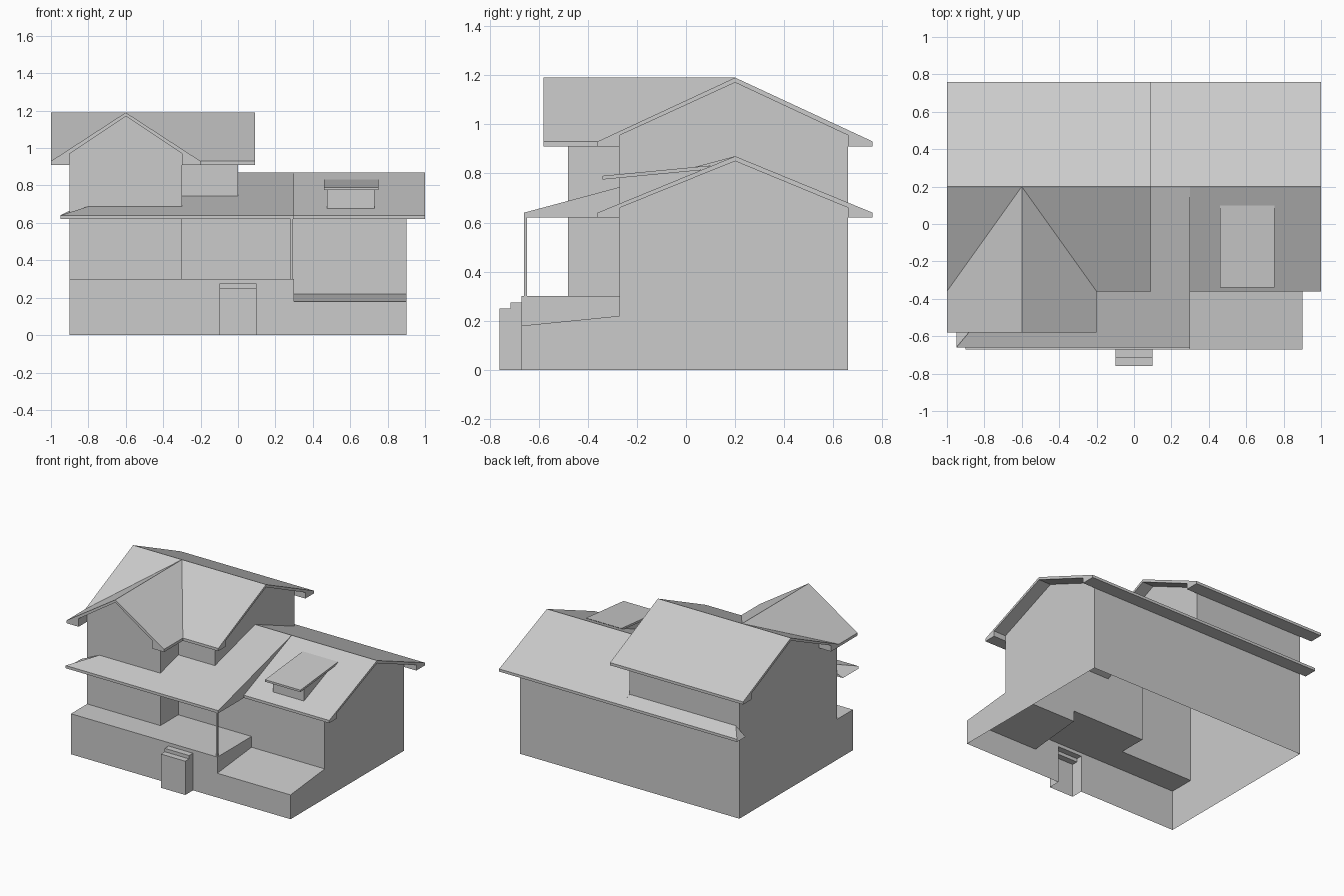
import bpy, bmesh

cube = bpy.data.objects.get("Cube")
if cube:
    bpy.data.objects.remove(cube, do_unlink=True)

GREY = (0.6, 0.6, 0.6, 1.0)
grey = bpy.data.materials.new("plain grey")
grey.use_nodes = True
grey.diffuse_color = GREY
grey.node_tree.nodes["Principled BSDF"].inputs["Base Color"].default_value = GREY


def prism(name, profile, start, end, axis="x", adjust=None):
    """Extrude a (horizontal, z) profile along x or y; adjust may move vertices."""
    bm = bmesh.new()
    place = (lambda t, h, z: (t, h, z)) if axis == "x" else (lambda t, h, z: (h, t, z))
    a, b = [[bm.verts.new(place(t, h, z)) for h, z in profile] for t in (start, end)]
    bm.faces.new(a)
    bm.faces.new(b[::-1])
    for i in range(len(a)):
        j = (i + 1) % len(a)
        bm.faces.new((a[i], b[i], b[j], a[j]))
    if adjust:
        for v in bm.verts:
            adjust(v)
    bmesh.ops.recalc_face_normals(bm, faces=bm.faces)
    mesh = bpy.data.meshes.new(name)
    bm.to_mesh(mesh)
    bm.free()
    mesh.materials.append(grey)
    obj = bpy.data.objects.new(name, mesh)
    bpy.context.collection.objects.link(obj)
    return obj


def rect(h0, h1, z0, z1):
    return [(h0, z0), (h0, z1), (h1, z1), (h1, z0)]


def gable_roof(eaves, walls, ridge, soffit, under, top):
    """Roof slab section with boxed eaves."""
    (e0, e1), (w0, w1) = eaves, walls
    return [(e0, soffit), (e0, soffit + 0.02), (ridge, top), (e1, soffit + 0.02),
            (e1, soffit), (w1, soffit), (w1, under), (ridge, top - 0.02),
            (w0, under), (w0, soffit)]


# Walls, deck and steps joined into one hollow shell
FRONT, BACK, RIDGE = -0.27, 0.66, 0.2
shell = prism("house_walls", [(-0.67, 0), (-0.67, 0.18), (FRONT, 0.22), (FRONT, 0.66),
                              (RIDGE, 0.85), (BACK, 0.66), (BACK, 0)], -0.9, 0.9)
parts = [
    prism("porch_deck", rect(-0.67, 0, 0, 0.3), -0.9, 0.3),
    prism("upper_storey", [(FRONT, 0.1), (FRONT, 0.955), (RIDGE, 1.17),
                           (BACK, 0.955), (BACK, 0.1)], -0.9, 0),
    prism("front_bay", [(-0.9, 0.1), (-0.9, 0.97), (-0.6, 1.17), (-0.3, 0.97),
                        (-0.3, 0.1)], -0.48, 0.1, "y"),
    prism("porch_steps", [(-0.76, 0), (-0.76, 0.25), (-0.715, 0.25), (-0.715, 0.275),
                          (-0.6, 0.275), (-0.6, 0)], -0.1, 0.1),
]
for part in parts:
    mod = shell.modifiers.new("join", "BOOLEAN")
    mod.operation, mod.solver, mod.object = "UNION", "EXACT", part
    bpy.context.view_layer.update()
    joined = bpy.data.meshes.new_from_object(
        shell.evaluated_get(bpy.context.evaluated_depsgraph_get()))
    shell.modifiers.clear()
    shell.data = joined
    bpy.data.objects.remove(part, do_unlink=True)

# Open the underside and the tops that the roofs cover
bm = bmesh.new()
bm.from_mesh(shell.data)
spare = [f for f in bm.faces
         if (f.normal.z < -0.9 and f.calc_center_median().z < 0.01)
         or (f.normal.z > 0.5 and f.calc_center_median().z > 0.5)]
bmesh.ops.delete(bm, geom=spare, context="FACES")
bm.to_mesh(shell.data)
bm.free()
shell.data.materials.clear()
shell.data.materials.append(grey)

# Main roofs
eaves, walls = (-0.36, 0.76), (FRONT, BACK)
prism("upper_roof", gable_roof(eaves, walls, RIDGE, 0.91, 0.955, 1.19), -1, 0.09)
prism("lower_roof", gable_roof(eaves, walls, RIDGE, 0.62, 0.66, 0.87), 0.3, 1)


# Cross gable over the bay, its back end mitred into the upper roof slope
def mitre(v):
    if v.co.y > 0:
        v.co.y = max(-0.36, -0.36 + (v.co.z - 0.93) * 0.56 / 0.26)


prism("bay_roof", gable_roof((-1, -0.2), (-0.9, -0.3), -0.6, 0.91, 0.97, 1.19),
      -0.58, 0.2, "y", mitre)


# Porch roof in three runs, with hipped outer ends
def porch_z(y):
    return 0.64 + (y + 0.66) * 0.23 / 0.86


def hip(v):
    if v.co.x < -0.9 and v.co.z > 0.65:
        v.co.x = -0.8 if v.co.y < 0 else -0.87


prism("porch_roof_right", [(-0.66, 0.62), (-0.66, 0.64), (RIDGE, 0.87), (0.76, 0.64),
                           (0.76, 0.62), (BACK, 0.62), (BACK, 0.66), (RIDGE, 0.85),
                           (FRONT, 0.66), (FRONT, 0.62)], 0, 0.3)
for name, y, x0, x1 in (("porch_roof_middle", FRONT, -0.3, 0),
                        ("porch_roof_left", -0.48, -0.95, -0.3)):
    prism(name, [(-0.66, 0.62), (-0.66, 0.64), (y, porch_z(y)), (y, 0.62)],
          x0, x1, adjust=hip)
prism("back_eave", [(BACK, 0.62), (BACK, 0.681), (0.76, 0.64), (0.76, 0.62)],
      -0.95, 0, adjust=hip)
prism("porch_post", rect(-0.66, -0.648, 0.3, 0.62), 0.28, 0.295)

# Shed dormer
prism("dormer_walls", [(FRONT, 0.67), (FRONT, 0.785), (0.08, 0.82)], 0.475, 0.73)
prism("dormer_roof", [(-0.34, 0.775), (-0.34, 0.79), (0.1, 0.832), (0.08, 0.815)],
      0.46, 0.75)
